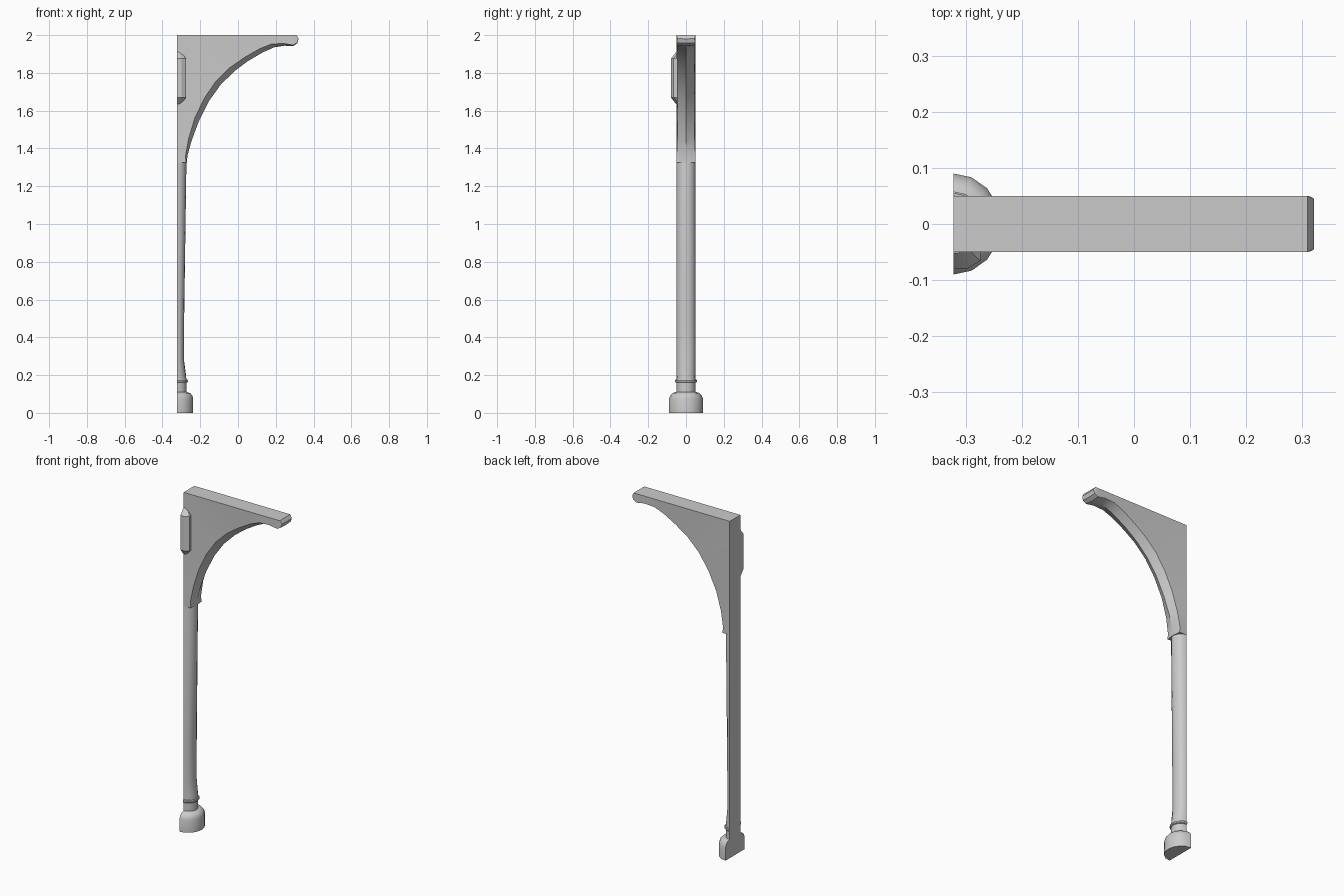
import bpy, bmesh
from math import sin, cos, pi, radians

if "Cube" in bpy.data.objects:
    bpy.data.objects.remove(bpy.data.objects["Cube"])

XB = -0.322   # flat wall side of every part


def finish(name, bm, smooth=True):
    bmesh.ops.remove_doubles(bm, verts=bm.verts, dist=1e-5)
    bmesh.ops.recalc_face_normals(bm, faces=bm.faces)
    me = bpy.data.meshes.new(name)
    bm.to_mesh(me)
    bm.free()
    ob = bpy.data.objects.new(name, me)
    bpy.context.collection.objects.link(ob)
    if smooth:
        bpy.ops.object.select_all(action='DESELECT')
        ob.select_set(True)
        bpy.context.view_layer.objects.active = ob
        bpy.ops.object.shade_smooth_by_angle(angle=radians(30))
    return ob


def loft(name, sections):
    """Skin closed sections of equal point count and cap both ends."""
    bm = bmesh.new()
    rows = [[bm.verts.new(p) for p in s] for s in sections]
    n = len(rows[0])
    for a, b in zip(rows, rows[1:]):
        for i in range(n):
            j = (i + 1) % n
            bm.faces.new((a[i], a[j], b[j], b[i]))
    bm.faces.new(rows[0])
    bm.faces.new(rows[-1])
    return finish(name, bm)


def half_round(name, rings, n=8):
    """Half-elliptical turned part: rings are (z, depth in x, radius in y)."""
    loft(name, [[(XB + rx * sin(pi * i / n), -ry * cos(pi * i / n), z)
                 for i in range(n + 1)] for z, rx, ry in rings])


# Column parts
half_round("base", [(0, .085, .09), (.075, .085, .09), (.092, .08, .083),
                    (.104, .07, .072), (.11, .054, .056)])
half_round("collar", [(.10, .05, .05), (.165, .05, .05)])
half_round("collar_ring", [(.160, .053, .055), (.164, .056, .058),
                           (.172, .056, .058), (.176, .053, .055)])
half_round("shaft", [(.17, .049, .051), (.20, .047, .05), (.28, .036, .05),
                     (.5, .037, .05), (1.33, .049, .05), (1.36, .044, .046)])

# Curved bracket: wall/top edge point, side lower edge, centre ridge, half width
stations = [
    ((XB, 1.325), (-.275, 1.325), (-.270, 1.325), .050),
    ((XB, 1.36), (-.278, 1.36), (-.268, 1.36), .050),
    ((XB, 1.45), (-.262, 1.45), (-.246, 1.44), .046),
    ((XB, 1.58), (-.229, 1.56), (-.207, 1.545), .044),
    ((XB, 1.73), (-.179, 1.665), (-.154, 1.65), .044),
    ((XB, 1.88), (-.116, 1.757), (-.092, 1.737), .044),
    ((XB, 2.0), (-.043, 1.828), (-.020, 1.808), .044),
    ((-.15, 2.0), (.035, 1.882), (.052, 1.862), .045),
    ((.03, 2.0), (.115, 1.928), (.130, 1.908), .047),
    ((.16, 2.0), (.175, 1.952), (.190, 1.935), .049),
    ((.24, 2.0), (.24, 1.956), (.245, 1.944), .050),
    ((.29, 2.0), (.292, 1.947), (.292, 1.942), .050),
    ((.308, 2.0), (.314, 1.96), (.314, 1.957), .049),
    ((.309, 2.0), (.321, 1.982), (.321, 1.98), .045),
]
loft("bracket", [[(o[0], -.05, o[1]), (s[0], -w, s[1]), (r[0], 0, r[1]),
                  (s[0], w, s[1]), (o[0], .05, o[1])]
                 for o, s, r, w in stations])


# Chamfered box on the front side of the bracket
def box_section(z, d, y):
    return [(XB, -.03, z), (XB, y, z), (XB + d * .5, y, z),
            (XB + d, y + .014, z), (XB + d, -.03, z)]


loft("side_box", [box_section(1.635, .02, -.052), box_section(1.67, .048, -.08),
                  box_section(1.875, .048, -.08), box_section(1.91, .02, -.052)])
